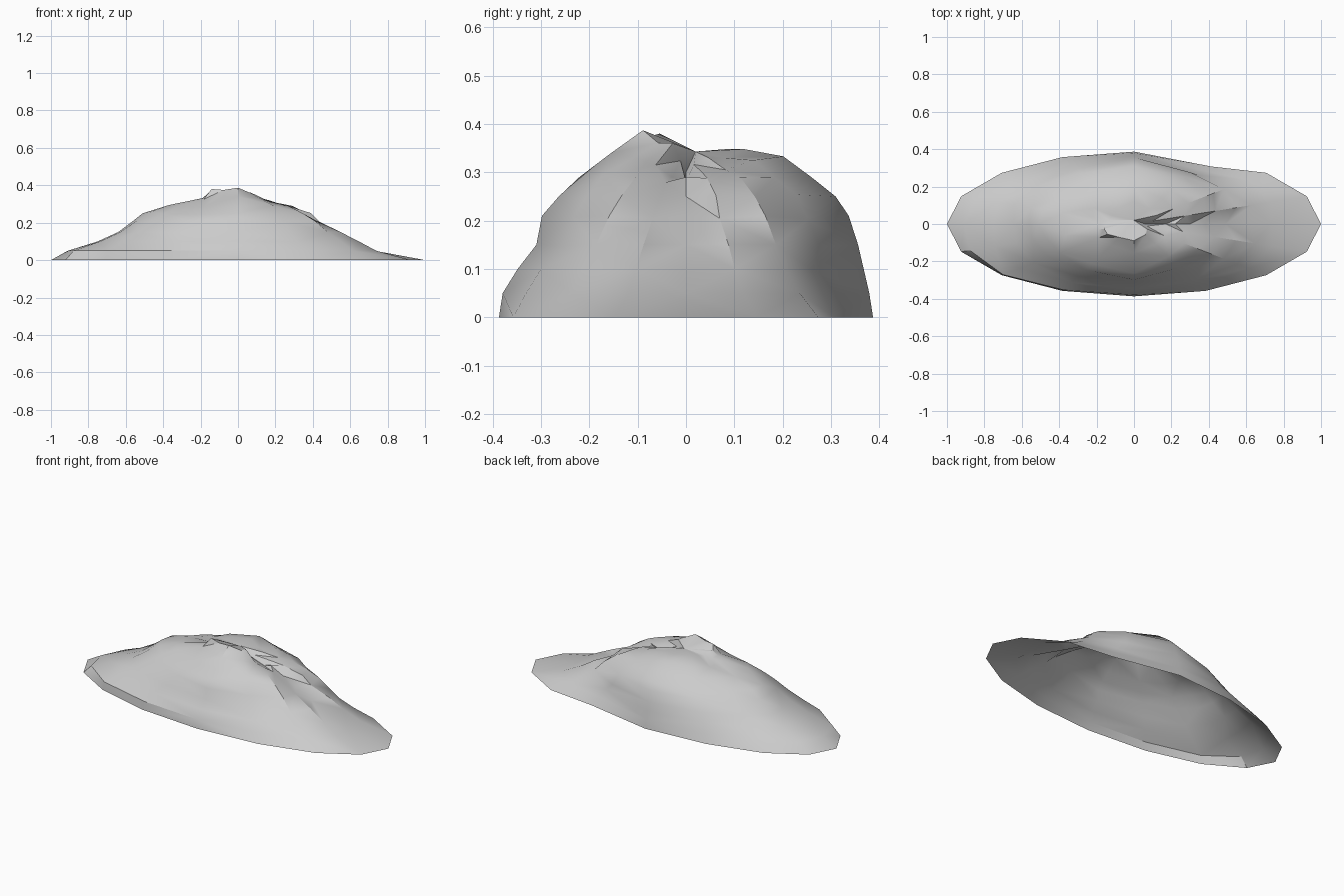
import bpy
import bmesh
import math
import random

default_cube = bpy.data.objects.get("Cube")
if default_cube:
    bpy.data.objects.remove(default_cube, do_unlink=True)

random.seed(11)
HALF_LENGTH, HALF_DEPTH = 1.0, 0.387
SIDES = 16

# Slope profiles: percent of the base ellipse reached at each level
levels = [0, .05, .10, .15, .21, .25, .29]
slopes = {
    "east":       [100, 73, 62, 49, 38, 30, 22],
    "north_east": [100, 86, 75, 68, 60, 52, 41],
    "north":      [100, 98, 95, 92, 87, 80, 67],
    "north_west": [100, 92, 82, 74, 64, 55, 44],
    "west":       [100, 91, 75, 64, 56, 51, 36],
    "south_west": [100, 99, 87, 76, 65, 56, 45],
    "south":      [100, 98, 90, 80, 77, 68, 57],
    "south_east": [100, 87, 78, 68, 58, 49, 38],
}

# Crest rings: (percent of ellipse, height) for the same eight directions
shoulder = [(17, .28), (30, .305), (52, .333), (31, .315),
            (18, .325), (26, .325), (40, .34), (23, .315)]
summit = [(6, .30), (17, .33), (31, .348), (16, .34),
          (14, .352), (20, .38), (23, .387), (10, .36)]


def spread(values):
    """Insert a midpoint between each pair of neighbouring directions."""
    result = []
    for i, value in enumerate(values):
        after = values[(i + 1) % len(values)]
        result += [value, (value + after) / 2]
    return result


def add_ring(bm, reaches, heights, roughness):
    ring = []
    for i, (reach, height) in enumerate(zip(spread(reaches), spread(heights))):
        angle = math.tau * i / SIDES
        radius = reach / 100
        if i % 2:
            radius *= 1 + random.uniform(-1, .4) * roughness
            height += random.uniform(-.2, .1) * roughness
        x = HALF_LENGTH * radius * math.cos(angle)
        y = HALF_DEPTH * radius * math.sin(angle)
        # Flattened stretch of the rear foot
        if i == 3 and height < .12:
            x, y = x * 1.08, y * .86
        ring.append(bm.verts.new((x, y, height)))
    return ring


def make_hill():
    bm = bmesh.new()
    rings = []
    for k, height in enumerate(levels):
        reaches = [profile[k] for profile in slopes.values()]
        roughness = 0 if k < 2 else .015 * (k - 1)
        rings.append(add_ring(bm, reaches, [height] * len(slopes), roughness))
    for crest in (shoulder, summit):
        reaches, heights = zip(*crest)
        rings.append(add_ring(bm, reaches, heights, .07))

    # Slopes, with alternating diagonals for a craggy surface
    for k, (low, high) in enumerate(zip(rings, rings[1:])):
        for i in range(SIDES):
            j = (i + 1) % SIDES
            a, b, c, d = low[i], low[j], high[j], high[i]
            if (i + k) % 2:
                triangles = ((a, b, c), (a, c, d))
            else:
                triangles = ((a, b, d), (b, c, d))
            for triangle in triangles:
                bm.faces.new(triangle)

    # Hollow between the summit ridges
    centre = bm.verts.new((0, .02, .343))
    for i in range(SIDES):
        bm.faces.new((rings[-1][i], rings[-1][(i + 1) % SIDES], centre))

    mesh = bpy.data.meshes.new("rocky_hill")
    bm.to_mesh(mesh)
    bm.free()
    hill = bpy.data.objects.new("rocky_hill", mesh)
    bpy.context.collection.objects.link(hill)
    return hill


def make_material(name, colour):
    material = bpy.data.materials.new(name)
    material.use_nodes = True
    material.diffuse_color = colour
    shader = material.node_tree.nodes["Principled BSDF"]
    shader.inputs["Base Color"].default_value = colour
    return material


# Open-bottomed shell of stone
hill = make_hill()
hill.data.materials.append(make_material("stone_grey", (.6, .6, .6, 1)))
bpy.ops.object.select_all(action="DESELECT")
hill.select_set(True)
bpy.context.view_layer.objects.active = hill
bpy.ops.object.shade_smooth_by_angle(angle=math.radians(30))
